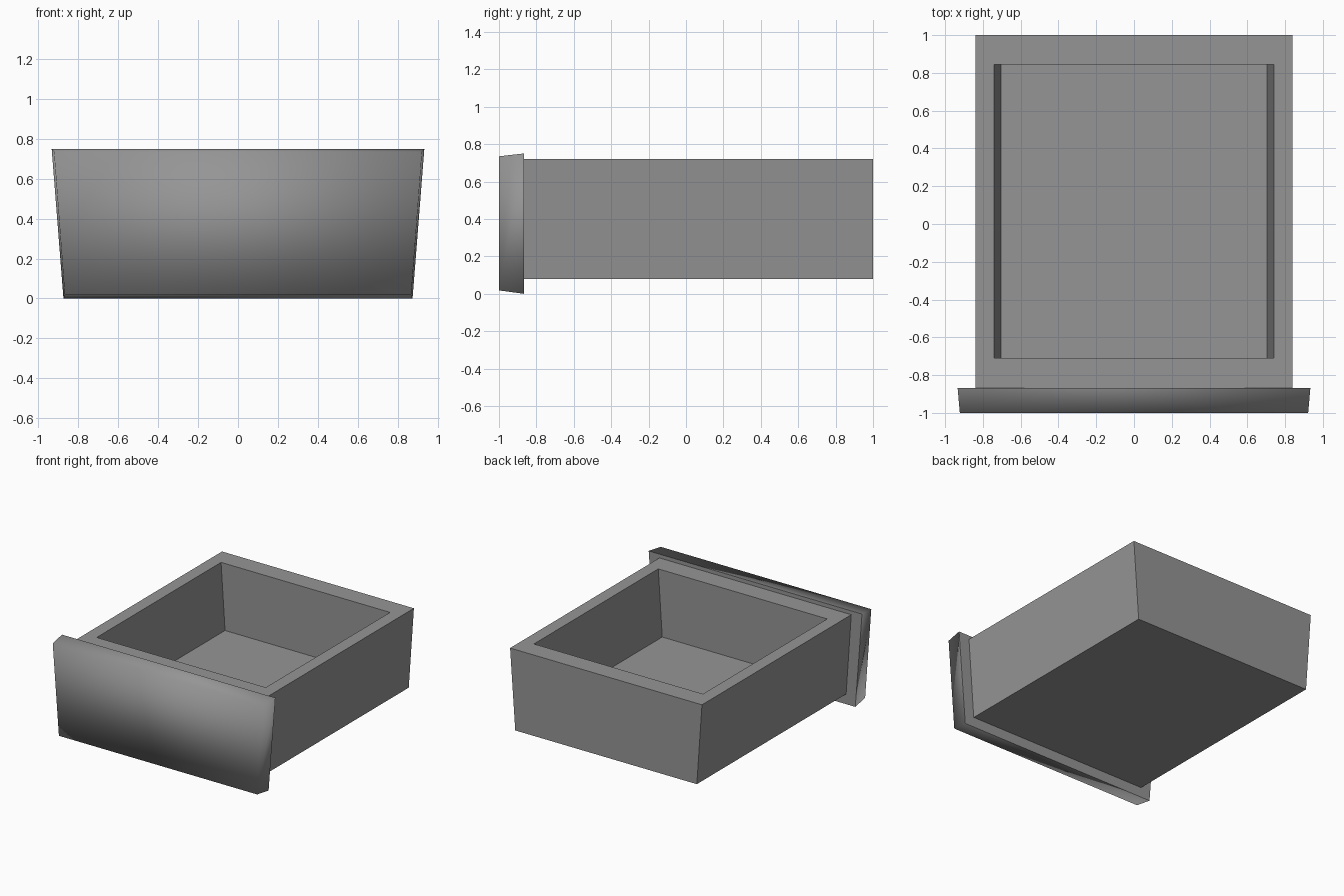
import bpy
import bmesh

cube = bpy.data.objects.get("Cube")
if cube:
    bpy.data.objects.remove(cube, do_unlink=True)

grey = bpy.data.materials.new("plain grey")
grey.use_nodes = True
colour = (0.3, 0.3, 0.3, 1)
grey.diffuse_color = colour
grey.node_tree.nodes["Principled BSDF"].inputs["Base Color"].default_value = colour


def ring(bm, half_width, y0, y1, z):
    """Four corners of a level rectangle, counterclockwise from above."""
    return [bm.verts.new(p) for p in ((-half_width, y0, z), (half_width, y0, z),
                                      (half_width, y1, z), (-half_width, y1, z))]


def bridge(bm, a, b):
    for i in range(4):
        j = (i + 1) % 4
        bm.faces.new((a[i], a[j], b[j], b[i]))


def finish(bm, name):
    bmesh.ops.recalc_face_normals(bm, faces=bm.faces)
    mesh = bpy.data.meshes.new(name)
    bm.to_mesh(mesh)
    bm.free()
    mesh.materials.append(grey)
    obj = bpy.data.objects.new(name, mesh)
    bpy.context.collection.objects.link(obj)
    return obj


# Tapered open tray: underside, outer walls, rim, inner walls, floor
bm = bmesh.new()
rings = [ring(bm, 0.795, -0.87, 1.0, 0.08),
         ring(bm, 0.84, -0.87, 1.0, 0.72),
         ring(bm, 0.74, -0.71, 0.845, 0.72),
         ring(bm, 0.705, -0.71, 0.845, 0.19)]
for lower, upper in zip(rings, rings[1:]):
    bridge(bm, lower, upper)
bm.faces.new(rings[0])
bm.faces.new(rings[-1])
finish(bm, "drawer_tray")

# Front panel: bevelled slab with softly shaded front and flat back
bm = bmesh.new()
loops = []
for y, top, bottom, z0, z1 in ((-1.0, 0.922, 0.868, 0.018, 0.735),
                               (-0.867, 0.934, 0.875, 0.0, 0.75)):
    loops.append([bm.verts.new(p) for p in ((-bottom, y, z0), (bottom, y, z0),
                                            (top, y, z1), (-top, y, z1))])
bridge(bm, *loops)
bm.faces.new(loops[0])
back = bm.faces.new(loops[1])
for face in bm.faces:
    face.smooth = face is not back
for edge in back.edges:
    edge.smooth = False
finish(bm, "front_panel")
